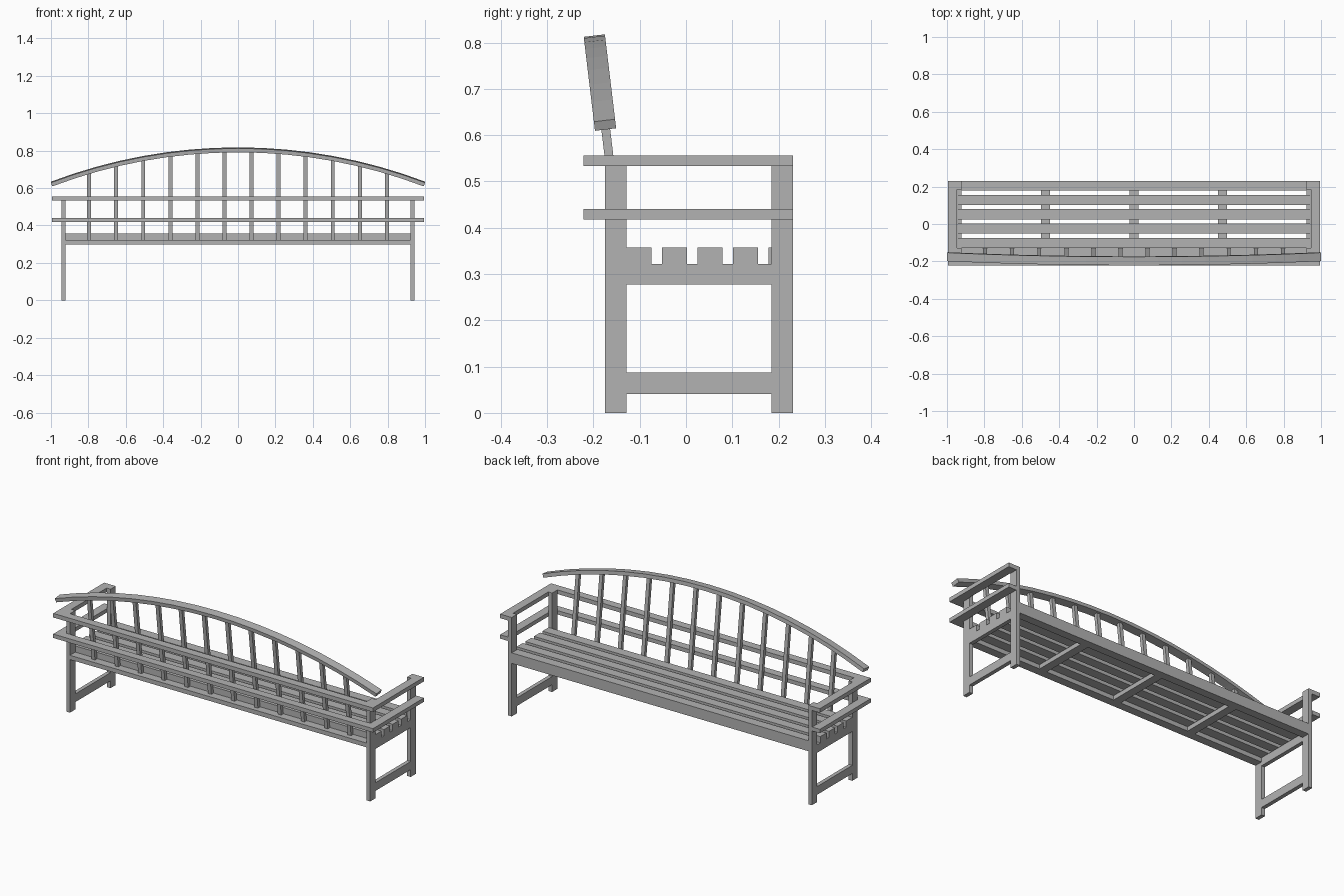
import bpy, bmesh, math
from mathutils import Matrix, Vector

cube = bpy.data.objects.get("Cube")
if cube:
    bpy.data.objects.remove(cube, do_unlink=True)

# One plain grey for the whole bench
GREY = (0.45, 0.45, 0.45, 1)
mat = bpy.data.materials.new("bench grey")
mat.use_nodes = True
mat.diffuse_color = GREY
bsdf = mat.node_tree.nodes["Principled BSDF"]
bsdf.inputs["Base Color"].default_value = GREY
bsdf.inputs["Roughness"].default_value = 0.8


def finish(name, bm):
    bmesh.ops.recalc_face_normals(bm, faces=bm.faces)
    mesh = bpy.data.meshes.new(name)
    bm.to_mesh(mesh)
    bm.free()
    mesh.materials.append(mat)
    obj = bpy.data.objects.new(name, mesh)
    bpy.context.collection.objects.link(obj)
    return obj


def box(name, x, y, z):
    """Box from (min, max) pairs on each axis."""
    bm = bmesh.new()
    bmesh.ops.create_cube(bm, size=1)
    for v in bm.verts:
        v.co = [(a + b) / 2 + c * (b - a) for (a, b), c in zip((x, y, z), v.co)]
    return finish(name, bm)


def prism(name, outline, z):
    """Flat outline in plan, extruded between two heights."""
    bm = bmesh.new()
    face = bm.faces.new([bm.verts.new((px, py, z[0])) for px, py in outline])
    ext = bmesh.ops.extrude_face_region(bm, geom=[face])["geom"]
    moved = [g for g in ext if isinstance(g, bmesh.types.BMVert)]
    bmesh.ops.translate(bm, verts=moved, vec=(0, 0, z[1] - z[0]))
    return finish(name, bm)


# Shared measurements
IN, OUT = 0.922, 0.944               # post thickness in x
BACK, FRONT = (-0.175, -0.128), (0.185, 0.231)
ARM_IN, ARM_OUT, ARM_BACK = 0.946, 0.994, -0.221
SEAT, LEDGE = (0.322, 0.357), (0.298, 0.322)

# End frames
for side, s in (("left", 1), ("right", -1)):
    x = sorted((s * IN, s * OUT))
    box(side + "_back_post", x, BACK, (0, 0.533))
    box(side + "_front_post", x, FRONT, (0, 0.533))
    between = (BACK[1], FRONT[0])
    box(side + "_foot_rail", x, between, (0.041, 0.087))
    box(side + "_seat_rail", x, between, (0.277, 0.322))

# Upper rail wraps three sides and steps in over each post
half = [(IN, BACK[0]), (IN, BACK[1]), (ARM_IN, BACK[1]), (ARM_IN, FRONT[0]),
        (IN, FRONT[0]), (IN, FRONT[1]), (ARM_OUT, FRONT[1]), (ARM_OUT, ARM_BACK)]
prism("upper_arm_rail", half + [(-px, py) for px, py in reversed(half)], (0.533, 0.556))

# Lower rail passes outside the posts
half = [(ARM_IN, BACK[0]), (ARM_IN, FRONT[1]), (ARM_OUT, FRONT[1]), (ARM_OUT, ARM_BACK)]
prism("lower_arm_rail", half + [(-px, py) for px, py in reversed(half)], (0.418, 0.440))

# Seat slats; the front one fits between the posts
for i in range(5):
    y0 = BACK[1] + i * 0.0765
    w = OUT if i < 4 else IN
    box(f"seat_slat_{i + 1}", (-w, w), (y0, y0 + 0.054 if i < 4 else FRONT[1]), SEAT)

# Seat support frame
box("front_seat_beam", (-IN, IN), FRONT, LEDGE)
box("back_seat_beam", (-IN, IN), BACK, LEDGE)
for i in (-1, 0, 1):
    cx = i * 0.473
    box(f"cross_support_{i + 2}", (cx - 0.023, cx + 0.023), (BACK[1], FRONT[0]), LEDGE)

# Leaning backrest: an arched crest carried by twelve balusters
SLOPE = 0.12
RADIUS, CREST_TOP, THICK = 2.82, 0.815, 0.021
lean = math.atan(SLOPE)
across = Vector((0, math.cos(lean), math.sin(lean)))


def lean_point(x, z, offset):
    """Point at a height on the leaning plane, shifted across it."""
    return Vector((x, -0.137 - SLOPE * (z - 0.31), z)) + across * offset


def arch(x, radius):
    return CREST_TOP - RADIUS + math.sqrt(radius ** 2 - x ** 2)


bm = bmesh.new()
end_angle = math.asin(1 / RADIUS)
segments = 16
rings = []
for i in range(segments + 1):
    a = end_angle * (2 * i / segments - 1)
    ring = []
    for r, off in ((RADIUS, -0.0235), (RADIUS, 0.0225),
                   (RADIUS - THICK, 0.0225), (RADIUS - THICK, -0.0235)):
        z = CREST_TOP - RADIUS + r * math.cos(a)
        ring.append(bm.verts.new(lean_point(r * math.sin(a), z, off)))
    rings.append(ring)
for a, b in zip(rings, rings[1:]):
    for k in range(4):
        n = (k + 1) % 4
        bm.faces.new((a[k], a[n], b[n], b[k]))
bm.faces.new(rings[0])
bm.faces.new(rings[-1])
finish("crest_rail", bm)

for i in range(12):
    cx = (i - 5.5) * 0.1447
    bm = bmesh.new()
    ends = []
    for top in (False, True):
        ring = []
        for dx, off in ((-1, -1), (1, -1), (1, 1), (-1, 1)):
            px = cx + dx * 0.0105
            z = arch(px, RADIUS - THICK / 2) if top else LEDGE[1]
            ring.append(bm.verts.new(lean_point(px, z, off * 0.0095)))
        ends.append(ring)
    lo, hi = ends
    for k in range(4):
        n = (k + 1) % 4
        bm.faces.new((lo[k], lo[n], hi[n], hi[k]))
    bm.faces.new(lo)
    bm.faces.new(hi)
    finish(f"baluster_{i + 1}", bm)
